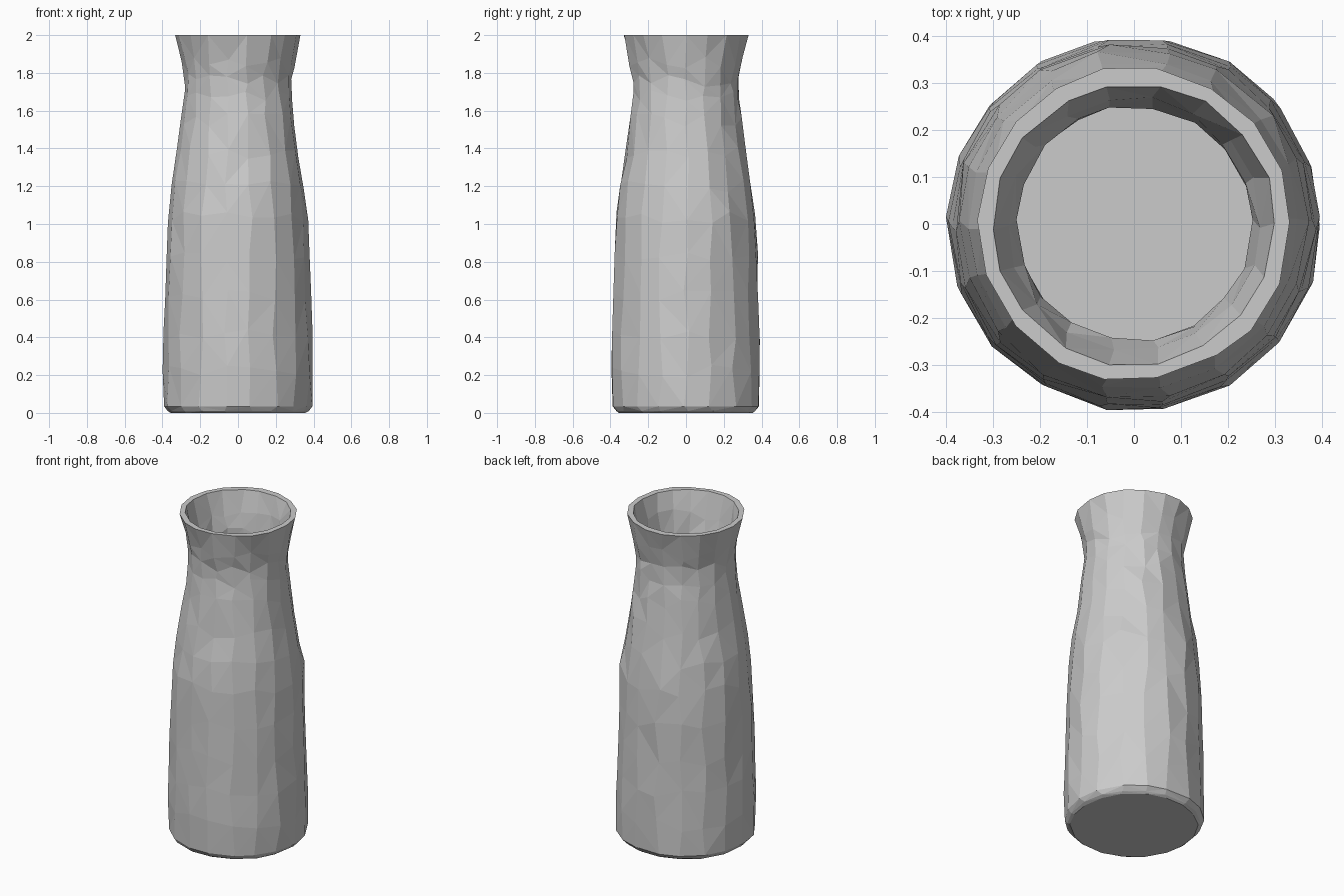
import bpy, bmesh, math, random

if "Cube" in bpy.data.objects:
    bpy.data.objects.remove(bpy.data.objects["Cube"])

random.seed(4)
SIDES = 18

# Profile as (radius, height): outside going up, over the rim, inside going down
outer = [(0.375, 0.01), (0.394, 0.035), (0.396, 0.22), (0.391, 0.42), (0.386, 0.62),
         (0.381, 0.82), (0.371, 1.03), (0.349, 1.2), (0.321, 1.38), (0.298, 1.55),
         (0.284, 1.68), (0.281, 1.76), (0.299, 1.86), (0.333, 2.0)]
inner = [(0.300, 2.0), (0.268, 1.86), (0.250, 1.76), (0.253, 1.68), (0.268, 1.54),
         (0.290, 1.38), (0.318, 1.2), (0.340, 1.03), (0.350, 0.8), (0.357, 0.5),
         (0.362, 0.2), (0.355, 0.05)]
profile = [(0.36, 0.0)] + outer + inner

# Hand-hewn vessel: each ring is slightly uneven, while rim and bases stay level
bm = bmesh.new()
rings = []
for r, z in profile:
    level = z < 0.06 or z > 1.95
    ring = []
    for i in range(SIDES):
        a = 2 * math.pi * (i + random.uniform(-0.12, 0.12)) / SIDES
        rr = r + random.uniform(-0.004, 0.004)
        dz = 0 if level else random.uniform(-0.035, 0.035)
        ring.append(bm.verts.new((rr * math.cos(a), rr * math.sin(a), z + dz)))
    rings.append(ring)

for low, high in zip(rings, rings[1:]):
    for i in range(SIDES):
        j = (i + 1) % SIDES
        bm.faces.new((low[i], low[j], high[j], high[i]))

# Underside and inner floor
bm.faces.new(rings[0][::-1])
bm.faces.new(rings[-1])
bmesh.ops.triangulate(bm, faces=[f for f in bm.faces if len(f.verts) == 4])
bmesh.ops.recalc_face_normals(bm, faces=bm.faces)

mesh = bpy.data.meshes.new("vase")
bm.to_mesh(mesh)
bm.free()
bpy.context.collection.objects.link(bpy.data.objects.new("vase", mesh))
